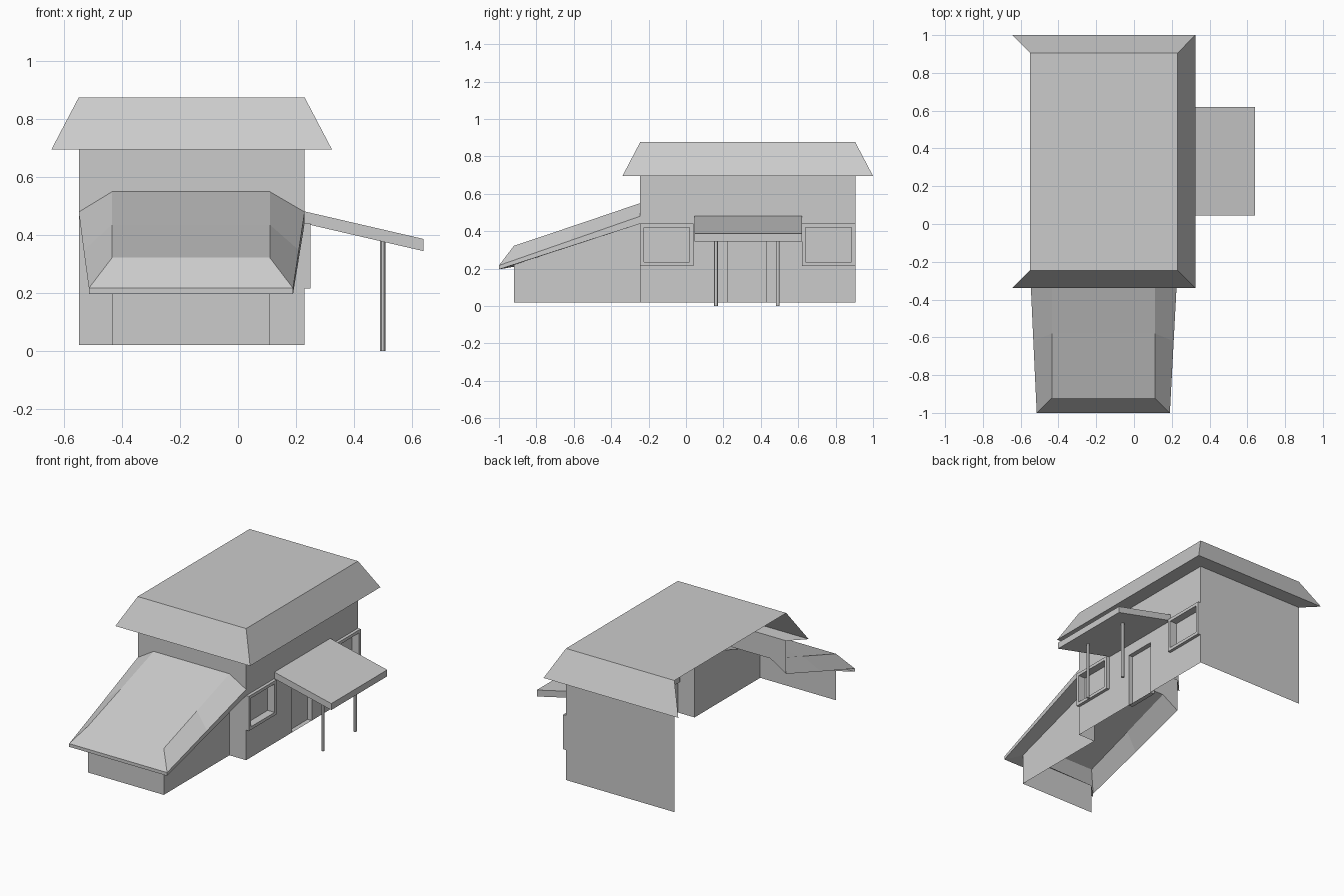
import bpy, bmesh

if "Cube" in bpy.data.objects:
    bpy.data.objects.remove(bpy.data.objects["Cube"])

XL, XR, YF, YB = -0.55, 0.23, -0.245, 0.905   # main house footprint
Z0, ZE, ZT = 0.02, 0.695, 0.876               # wall base, eave, roof top
AL, AR, AF = -0.435, 0.11, -0.92              # annex footprint


def build(name, faces):
    """Make an object from a list of polygons, welded and facing outward."""
    bm = bmesh.new()
    for f in faces:
        bm.faces.new([bm.verts.new(p) for p in f])
    bmesh.ops.remove_doubles(bm, verts=bm.verts, dist=0.0005)
    bmesh.ops.recalc_face_normals(bm, faces=bm.faces)
    me = bpy.data.meshes.new(name)
    bm.to_mesh(me)
    bm.free()
    ob = bpy.data.objects.new(name, me)
    bpy.context.collection.objects.link(ob)
    return ob


def rect_x(x, y0, y1, z0, z1):
    return [(x, y0, z0), (x, y1, z0), (x, y1, z1), (x, y0, z1)]


def rect_y(y, x0, x1, z0, z1):
    return [(x0, y, z0), (x1, y, z0), (x1, y, z1), (x0, y, z1)]


def ring(x0, a, x1, b):
    """Four quads joining two rectangles (y0, y1, z0, z1) at two x positions."""
    p, q = rect_x(x0, *a), rect_x(x1, *b)
    return [[p[i], p[(i + 1) % 4], q[(i + 1) % 4], q[i]] for i in range(4)]


# Right wall with openings for two windows and the door
windows = [(-0.225, 0.02, 0.235, 0.42), (0.64, 0.885, 0.235, 0.42)]
door = (0.225, 0.43, Z0, 0.37)
holes = windows + [door]
ys = sorted({YF, YB} | {h[0] for h in holes} | {h[1] for h in holes})
zs = sorted({Z0, ZE} | {h[2] for h in holes} | {h[3] for h in holes})
cells = []
for y0, y1 in zip(ys, ys[1:]):
    for z0, z1 in zip(zs, zs[1:]):
        if not any(h[0] <= y0 and y1 <= h[1] and h[2] <= z0 and z1 <= h[3] for h in holes):
            cells.append(rect_x(XR, y0, y1, z0, z1))
build("right_wall", cells)

# Back wall; the left side stays open
build("back_wall", [rect_y(YB, XL, XR, Z0, ZE)])

# Front wall above and beside the annex
build("front_wall", [
    [(x, YF, z) for x, z in ((XL, .48), (AL, .55), (AR, .55), (XR, .48), (XR, ZE), (XL, ZE))],
    [(x, YF, z) for x, z in ((AR, Z0), (XR, Z0), (XR, .48), (AR, .55))]])

# Recessed door
build("door", ring(XR, door, XR - 0.03, door) + [rect_x(XR - 0.03, *door)])

# Windows: raised frame, reveal and pane
for i, w in enumerate(windows):
    out = (w[0] - .02, w[1] + .02, w[2] - .02, w[3] + .02)
    build(f"window_{i + 1}", ring(XR, out, .25, out) + ring(.25, out, .25, w)
          + ring(.25, w, XR - .03, w) + [rect_x(XR - .03, *w)])

# Main roof: flat top, three slopes and soffits, open on the left
E = 0.095
top = [(XL, YF, ZT), (XR, YF, ZT), (XR, YB, ZT), (XL, YB, ZT)]
eave = [(XL - E, YF - E, ZE), (XR + E, YF - E, ZE), (XR + E, YB + E, ZE), (XL - E, YB + E, ZE)]
wall = [(x, y, ZE) for x, y, _ in top]
faces = [top]
for i in range(3):
    faces += [[eave[i], eave[i + 1], top[i + 1], top[i]],
              [wall[i], wall[i + 1], eave[i + 1], eave[i]]]
build("main_roof", faces)

# Annex walls
build("annex_front_wall", [rect_y(AF, AL, AR, Z0, .21)])
build("annex_right_wall", [[(AR, YF, Z0), (AR, AF, Z0), (AR, AF, .22), (AR, YF, .44)]])

# Annex roof: three rows of left eave, two creases, right eave
rows = [[(XL, YF, .48), (AL, YF, .55), (AR, YF, .55), (XR, YF, .48)],
        [(-.533, -.62, .348), (AL, -.58, .436), (AR, -.58, .436), (.21, -.62, .348)],
        [(-.515, -1, .217), (AL, AF, .322), (AR, AF, .322), (.19, -1, .217)]]
faces = [[a[i], b[i], b[i + 1], a[i + 1]] for a, b in zip(rows, rows[1:]) for i in range(3)]
faces.append([rows[2][0], rows[2][3], rows[2][2], rows[2][1]])
build("annex_roof", faces)

# Annex fascia and soffit along the front and right eaves
low = [(-.515, -1, .196), (.19, -1, .196), (XR, YF, .44)]
inner = [(AL, AF, .21), (AR, AF, .22), (AR, YF, .44)]
high = [rows[2][0], rows[2][3], rows[0][3]]
faces = []
for i in range(2):
    faces += [[low[i], low[i + 1], high[i + 1], high[i]],
              [inner[i], inner[i + 1], low[i + 1], low[i]]]
build("annex_fascia", faces)

# Sloped porch roof slab
prof = [(XR, .44), (.64, .345), (.64, .387), (XR, .482)]
near, far = [[(x, y, z) for x, z in prof] for y in (.045, .62)]
build("porch_roof", [near, far] + [[near[i], near[(i + 1) % 4], far[(i + 1) % 4], far[i]]
                                   for i in range(4)])

# Porch posts
for i, y in enumerate((.16, .49)):
    bpy.ops.mesh.primitive_cylinder_add(vertices=12, radius=.01, depth=.38, location=(.5, y, .19))
    bpy.context.object.name = f"porch_post_{i + 1}"
    bpy.ops.object.shade_smooth_by_angle()
